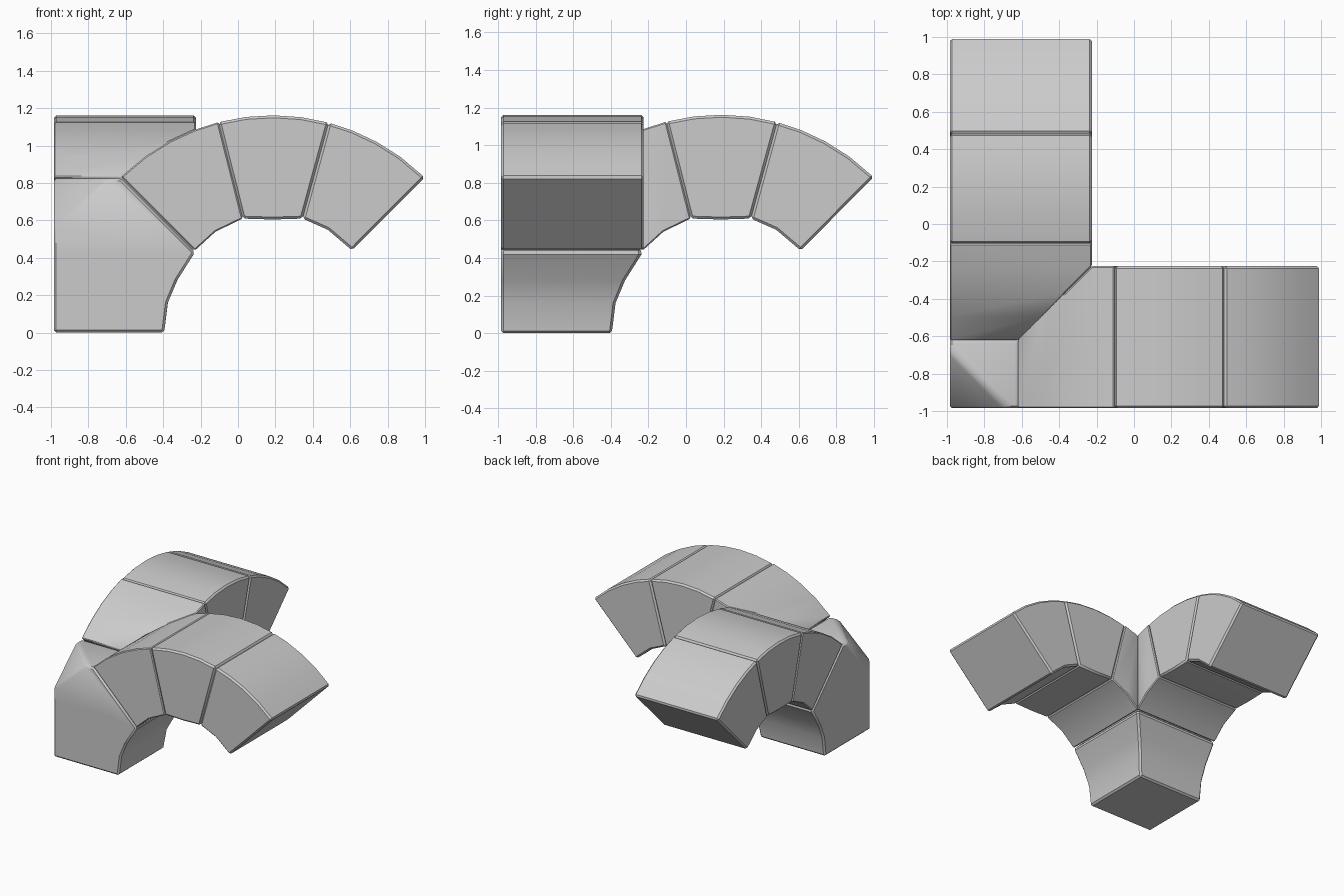
import bpy, bmesh, math
from mathutils import Vector

if "Cube" in bpy.data.objects:
    bpy.data.objects.remove(bpy.data.objects["Cube"])

GREY = (0.6, 0.6, 0.6, 1)
stone = bpy.data.materials.new("grey_stone")
stone.use_nodes = True
stone.diffuse_color = GREY
stone.node_tree.nodes["Principled BSDF"].inputs["Base Color"].default_value = GREY

OUT, INN = -0.985, -0.225   # outer and inner wall of each arch
CX = 0.185                  # arch centre along its run


def cut(bm, point, normal):
    """Slice off everything on the normal side and close the hole."""
    geom = bm.verts[:] + bm.edges[:] + bm.faces[:]
    bmesh.ops.bisect_plane(bm, geom=geom, plane_co=point, plane_no=normal, clear_outer=True)
    rim = [e for e in bm.edges if e.is_boundary]
    bmesh.ops.holes_fill(bm, edges=rim, sides=0)


def finish(name, bm):
    """Soften the block edges and make the object."""
    bmesh.ops.recalc_face_normals(bm, faces=bm.faces[:])
    sharp = [e for e in bm.edges if e.calc_face_angle(0) > 0.5]
    bmesh.ops.bevel(bm, geom=sharp, offset=0.013, segments=1, affect='EDGES', clamp_overlap=True)
    bmesh.ops.recalc_face_normals(bm, faces=bm.faces[:])
    mesh = bpy.data.meshes.new(name)
    bm.to_mesh(mesh)
    bm.free()
    mesh.materials.append(stone)
    ob = bpy.data.objects.new(name, mesh)
    bpy.context.collection.objects.link(ob)
    bpy.ops.object.select_all(action='DESELECT')
    ob.select_set(True)
    bpy.context.view_layer.objects.active = ob
    bpy.ops.object.shade_smooth_by_angle(angle=math.radians(32))


def arch_block(name, outer, inner, swap, mitre=False):
    """Wedge block: profile in run/height, extruded over the arch width."""
    bm = bmesh.new()
    ring = [bm.verts.new((x, OUT, z)) for x, z in outer + inner[::-1]]
    face = bm.faces.new(ring)
    ext = bmesh.ops.extrude_face_region(bm, geom=[face])
    for v in ext["geom"]:
        if isinstance(v, bmesh.types.BMVert):
            v.co.y = INN
    if mitre:
        cut(bm, Vector((INN, INN, 0)), Vector((-1, 1, 0)))
    if swap:
        for v in bm.verts:
            v.co.x, v.co.y = v.co.y, v.co.x
    finish(name, bm)


def arc(x0, x1, steps=4, radius=1.162):
    xs = [x0 + (x1 - x0) * i / steps for i in range(steps + 1)]
    return [(x, math.sqrt(radius ** 2 - (x - CX) ** 2)) for x in xs]


# three wedge blocks per arch, one arch along each axis
for side, swap in (("front", False), ("side", True)):
    arch_block(side + "_springer_block", arc(-0.625, -0.105),
               [(-0.23, 0.44), (-0.12, 0.54), (0.025, 0.61)], swap, True)
    arch_block(side + "_keystone", arc(-0.105, 0.485),
               [(0.025, 0.61), (0.185, 0.605), (0.345, 0.61)], swap)
    arch_block(side + "_end_block", arc(0.485, 0.998),
               [(0.345, 0.61), (0.48, 0.55), (0.61, 0.44)], swap)

# corner pillar: square sections flaring out, then tapering between the arches
bm = bmesh.new()
rings = []
for z, g in ((0, -0.395), (0.16, -0.375), (0.28, -0.325), (0.43, -0.23), (0.825, -0.625)):
    rings.append([bm.verts.new((x, y, z)) for x, y in ((OUT, OUT), (g, OUT), (g, g), (OUT, g))])
for low, high in zip(rings, rings[1:]):
    for i in range(4):
        j = (i + 1) % 4
        bm.faces.new((low[i], low[j], high[j], high[i]))
bm.faces.new(rings[0][::-1])
bm.faces.new(rings[-1])

# sloped outer corner on the pillar top
a, b, c = Vector((OUT, OUT, 0.56)), Vector((-0.71, OUT, 0.81)), Vector((OUT, -0.71, 0.81))
cut(bm, a, (b - a).cross(c - a))
finish("corner_pillar", bm)
